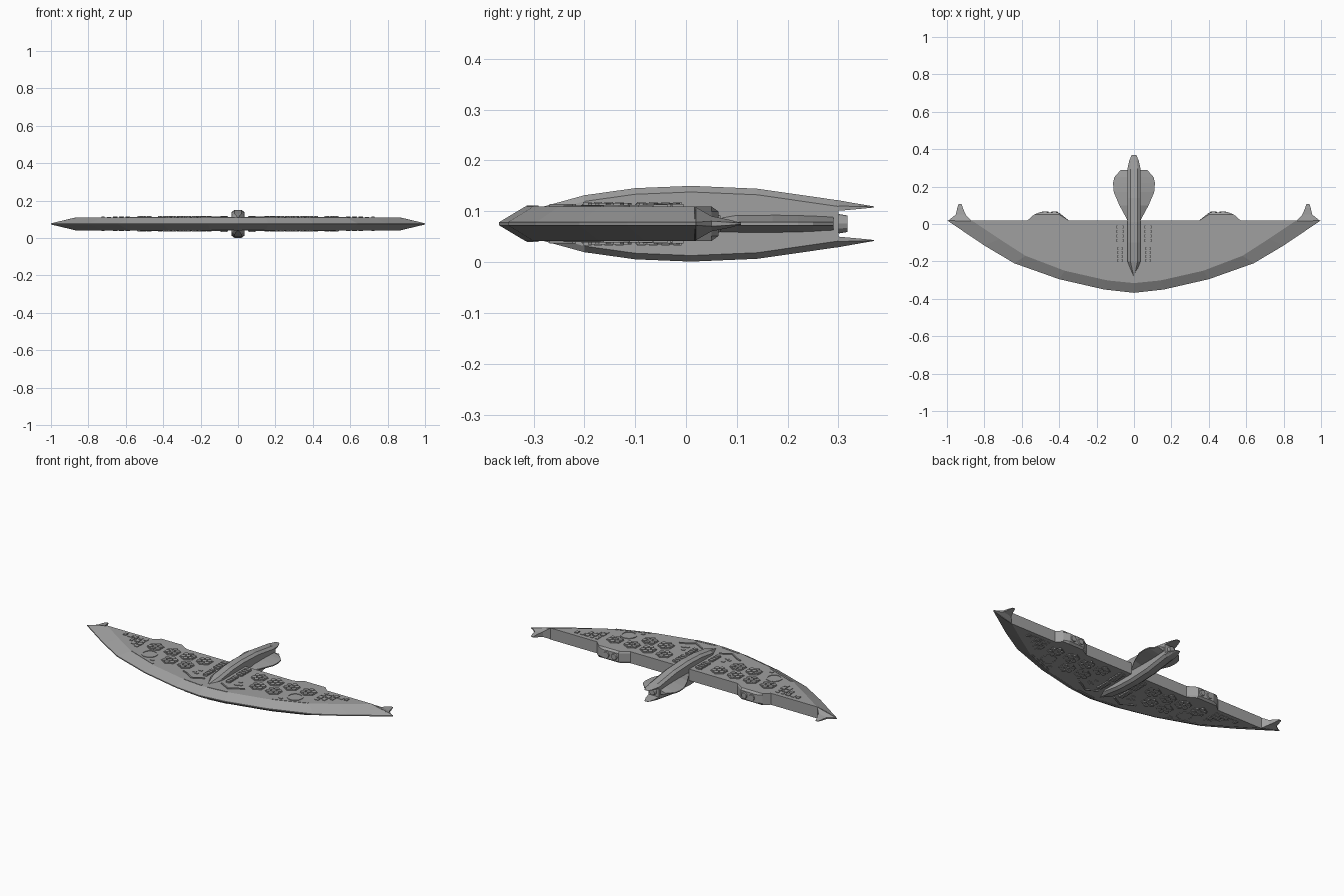
import bpy, bmesh, random
from math import sin, cos, pi, radians
from mathutils import Vector, Matrix

if "Cube" in bpy.data.objects:
    bpy.data.objects.remove(bpy.data.objects["Cube"], do_unlink=True)

MID = 0.0755      # height of the horizontal symmetry plane
DECK = 0.034      # deck height above that plane
BACK = 0.02       # straight trailing edge

grey = bpy.data.materials.new("hull_grey")
grey.use_nodes = True
COLOUR = (0.35, 0.35, 0.35, 1)
grey.diffuse_color = COLOUR
grey.node_tree.nodes["Principled BSDF"].inputs["Base Color"].default_value = COLOUR


def finish(name, bm, mirror=""):
    bmesh.ops.recalc_face_normals(bm, faces=bm.faces)
    mesh = bpy.data.meshes.new(name)
    bm.to_mesh(mesh)
    bm.free()
    mesh.materials.append(grey)
    ob = bpy.data.objects.new(name, mesh)
    ob.location.z = MID
    bpy.context.collection.objects.link(ob)
    if mirror:
        mod = ob.modifiers.new("mirror", 'MIRROR')
        mod.use_axis = [axis in mirror for axis in "xyz"]
        mod.use_mirror_merge = False
    return ob


def loft(bm, rings):
    """Skin a list of equal-length closed rings and cap both ends."""
    rows = [[bm.verts.new(p) for p in ring] for ring in rings]
    n = len(rows[0])
    for a, b in zip(rows, rows[1:]):
        for i in range(n):
            j = (i + 1) % n
            bm.faces.new((a[i], a[j], b[j], b[i]))
    bm.faces.new(rows[0])
    bm.faces.new(rows[-1])


def prism(bm, outline, z0, z1):
    loft(bm, [[(x, y, z) for x, y in outline] for z in (z0, z1)])


def polygon(x, y, r, n=6, turn=pi / 2):
    return [(x + r * cos(turn + 2 * pi * i / n), y + r * sin(turn + 2 * pi * i / n))
            for i in range(n)]


def box(bm, x, y, w, d, h):
    prism(bm, [(x - w, y - d), (x + w, y - d), (x + w, y + d), (x - w, y + d)],
          DECK - 0.005, DECK + h)


def strip(bm, path, width, height):
    """Narrow raised rib following a path on the deck."""
    for a, b in zip(path, path[1:]):
        a, b = Vector(a), Vector(b)
        side = (b - a).orthogonal().normalized() * width / 2
        prism(bm, [a + side, b + side, b - side, a - side], DECK - 0.006, DECK + height)


def tube(bm, x, z, r, y0, y1):
    loft(bm, [[(px, y, pz) for px, pz in polygon(x, z, s, 12)]
              for y, s in ((y0, r * 0.7), ((y0 + y1) / 2, r), (y1, r * 0.85))])


# Crescent hull with bevelled leading edge
rim = [(0, -0.368), (0.16, -0.35), (0.4, -0.295), (0.64, -0.21), (0.8, -0.115), (1, BACK)]
deck = [(0, -0.316), (0.15, -0.3), (0.37, -0.25), (0.58, -0.17), (0.72, -0.08), (0.87, BACK)]
full = lambda half: [(-x, y) for x, y in half[:0:-1]] + half
bm = bmesh.new()
loft(bm, [[(x, y, z) for x, y in full(line)]
          for line, z in ((deck, -DECK), (rim, -0.003), (rim, 0.003), (deck, DECK))])
finish("hull", bm)

# Swept fins on the wing tips
bm = bmesh.new()
loft(bm, [[(x0, y, h), (x1, y, t), (x1, y, -t), (x0, y, -h)]
          for y, x0, x1, h, t in ((BACK - 0.003, 0.87, 0.995, DECK, 0.003),
                                  (0.05, 0.9, 0.953, 0.015, 0.005),
                                  (0.085, 0.915, 0.945, 0.008, 0.003),
                                  (0.108, 0.922, 0.938, 0.002, 0.001))])
finish("wing_tip_fin", bm, "x")


# Arched central spine, chamfered along its edges
def spine_ring(y, w, h):
    c = min(0.012, h / 3)
    half = [(w, h - c), (w * 0.55, h), (-w * 0.55, h), (-w, h - c)]
    return [(x, y, z) for x, z in half] + [(-x, y, -z) for x, z in half]


bm = bmesh.new()
loft(bm, [spine_ring(*s) for s in ((-0.28, 0.003, 0.034), (-0.2, 0.035, 0.056),
                                   (-0.1, 0.035, 0.07), (0.01, 0.035, 0.0745),
                                   (0.14, 0.035, 0.069), (0.3, 0.035, 0.046))])
finish("spine", bm)

# Forked prongs ending the spine above and below
bm = bmesh.new()
loft(bm, [[(-w, y, low), (w, y, low), (w, y, mid), (w * 0.55, y, top), (-w * 0.55, y, top), (-w, y, mid)]
          for y, w, low, mid, top in ((0.295, 0.035, 0.025, 0.035, 0.047),
                                      (0.34, 0.025, 0.029, 0.034, 0.039),
                                      (0.37, 0.012, 0.032, 0.033, 0.034))])
finish("tail_prong", bm, "z")

# Leaf-shaped tail body and its nozzles
bm = bmesh.new()
loft(bm, [[(w, y, 0.003), (0.03, y, h), (-0.03, y, h), (-w, y, 0.003),
           (-w, y, -0.003), (-0.03, y, -h), (0.03, y, -h), (w, y, -0.003)]
          for y, w, h in ((BACK, 0.035, 0.017), (0.1, 0.078, 0.018), (0.17, 0.108, 0.018),
                          (0.22, 0.112, 0.017), (0.25, 0.105, 0.016), (0.29, 0.07, 0.014))])
finish("tail_leaf", bm)
bm = bmesh.new()
tube(bm, 0, 0, 0.019, 0.285, 0.318)
finish("tail_nozzle", bm)

# Engine housings on the trailing edge with paired thrusters
bm = bmesh.new()
foot = [(0.33, BACK - 0.01), (0.35, BACK), (0.4, 0.06), (0.5, 0.064), (0.535, 0.05), (0.58, BACK - 0.01)]
inset = [(x, min(y, 0.05)) for x, y in foot]
loft(bm, [[(x, y, z) for x, y in line]
          for line, z in ((inset, -DECK), (foot, -0.024), (foot, 0.024), (inset, DECK))])
finish("engine_housing", bm, "x")
bm = bmesh.new()
for x in (0.425, 0.475):
    tube(bm, x, 0, 0.019, 0.052, 0.068)
finish("thruster", bm, "x")

# Hexagonal cell clusters on both decks
bm = bmesh.new()
cells = [(x, -0.055) for x in (0.18, 0.285, 0.39, 0.5)] + [(0.235, -0.15), (0.34, -0.15)]
for x, y in cells:
    prism(bm, polygon(x, y, 0.047), DECK - 0.005, DECK + 0.003)
    for px, py in [(x, y)] + polygon(x, y, 0.029):
        prism(bm, polygon(px, py, 0.014), DECK, DECK + 0.007)
finish("hex_cells", bm, "xz")

# Round hatch rims
bm = bmesh.new()
n = 24
outer, inner = polygon(0.475, -0.145, 0.045, n), polygon(0.475, -0.145, 0.037, n)
for i in range(n):
    j = (i + 1) % n
    prism(bm, [outer[i], outer[j], inner[j], inner[i]], DECK - 0.003, DECK + 0.003)
finish("hatch_rim", bm, "xz")

# Ribbed pods beside the spine
bm = bmesh.new()
for y0, y1, w in ((-0.1, -0.005, 0.018), (-0.205, -0.12, 0.013)):
    mid = (y0 + y1) / 2
    box(bm, 0.075, mid, w * 0.7, (y1 - y0) / 2, 0.005)
    for k in range(4):
        box(bm, 0.075, y0 + (k + 0.5) * (y1 - y0) / 4, w, 0.008, 0.009)
finish("ribbed_pod", bm, "xz")

# Chevron ribs and raised strips along the deck edge
bm = bmesh.new()
strip(bm, [(0.2, -0.22), (0.17, -0.232), (0.12, -0.265), (0.055, -0.23)], 0.008, 0.005)
strip(bm, [(0.02, -0.308), (0.14, -0.296)], 0.012, 0.002)
strip(bm, [(0.39, -0.236), (0.53, -0.183), (0.575, -0.166)], 0.01, 0.002)
finish("deck_ribs", bm, "xz")

# Low machinery plates on the outer wings
random.seed(4)
bm = bmesh.new()
for col in range(7):
    x = 0.59 + 0.033 * col
    limit = -0.135 + 0.68 * (x - 0.58)
    y = -0.005
    while y - 0.03 > limit:
        d = random.uniform(0.008, 0.015)
        box(bm, x, y - d, random.uniform(0.008, 0.014), d, random.uniform(0.002, 0.005))
        y -= 2 * d + 0.007
for x, y in ((0.13, -0.16), (0.15, -0.19), (0.13, -0.2), (0.42, -0.2)):
    box(bm, x, y, 0.01, 0.007, 0.003)
finish("machinery_plates", bm, "xz")
